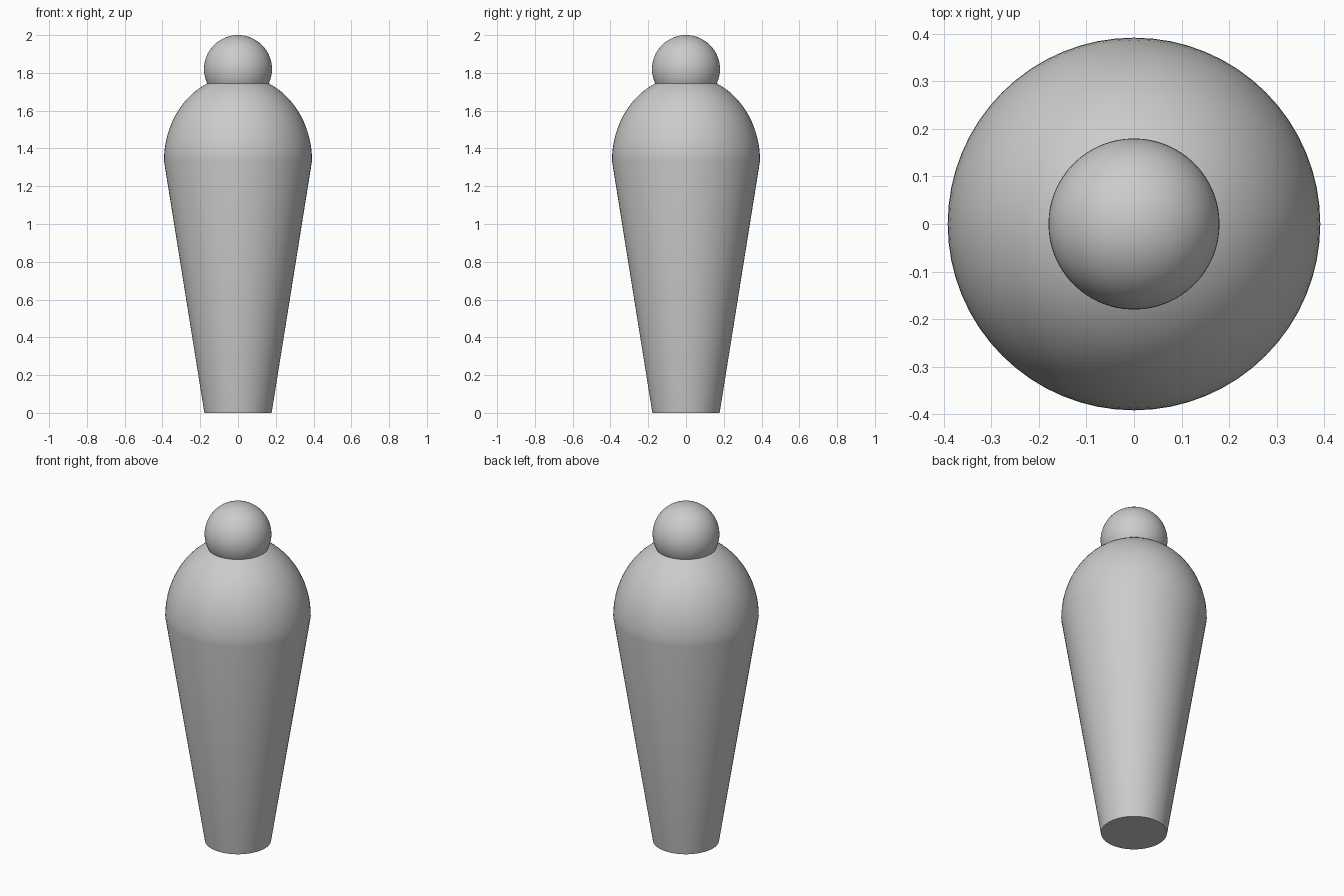
import bpy
import bmesh
import math

SEGMENTS = 64

cube = bpy.data.objects.get("Cube")
if cube:
    bpy.data.objects.remove(cube, do_unlink=True)

grey = bpy.data.materials.new("plain_grey")
grey.use_nodes = True
tone = (0.6, 0.6, 0.6, 1)
grey.diffuse_color = tone
grey.node_tree.nodes["Principled BSDF"].inputs["Base Color"].default_value = tone


def ellipse_arc(radius, height, centre, start, steps):
    """Profile points from a start angle up to the pole."""
    angles = [start + (math.pi / 2 - start) * i / steps for i in range(steps + 1)]
    return [(radius * math.cos(a), centre + height * math.sin(a)) for a in angles]


def lathe(name, profile):
    """Spin a (radius, z) profile around the z axis."""
    bm = bmesh.new()
    verts = [bm.verts.new((r, 0, z)) for r, z in profile]
    edges = [bm.edges.new(pair) for pair in zip(verts, verts[1:])]
    bmesh.ops.spin(bm, geom=verts + edges, cent=(0, 0, 0), axis=(0, 0, 1),
                   angle=math.tau, steps=SEGMENTS, use_duplicate=False)
    bmesh.ops.remove_doubles(bm, verts=bm.verts, dist=0.0005)
    bmesh.ops.recalc_face_normals(bm, faces=bm.faces)
    mesh = bpy.data.meshes.new(name)
    bm.to_mesh(mesh)
    bm.free()
    mesh.materials.append(grey)
    obj = bpy.data.objects.new(name, mesh)
    bpy.context.collection.objects.link(obj)
    bpy.ops.object.select_all(action="DESELECT")
    obj.select_set(True)
    bpy.context.view_layer.objects.active = obj
    bpy.ops.object.shade_smooth_by_angle(angle=math.radians(40))


# Tapered body with a closed foot and a domed shoulder
lathe("body", [(0, 0), (0.178, 0)] + ellipse_arc(0.392, 0.45, 1.335, 0, 20))

# Round knob sunk into the dome
lathe("knob", ellipse_arc(0.18, 0.18, 1.82, -math.pi / 2, 32))
